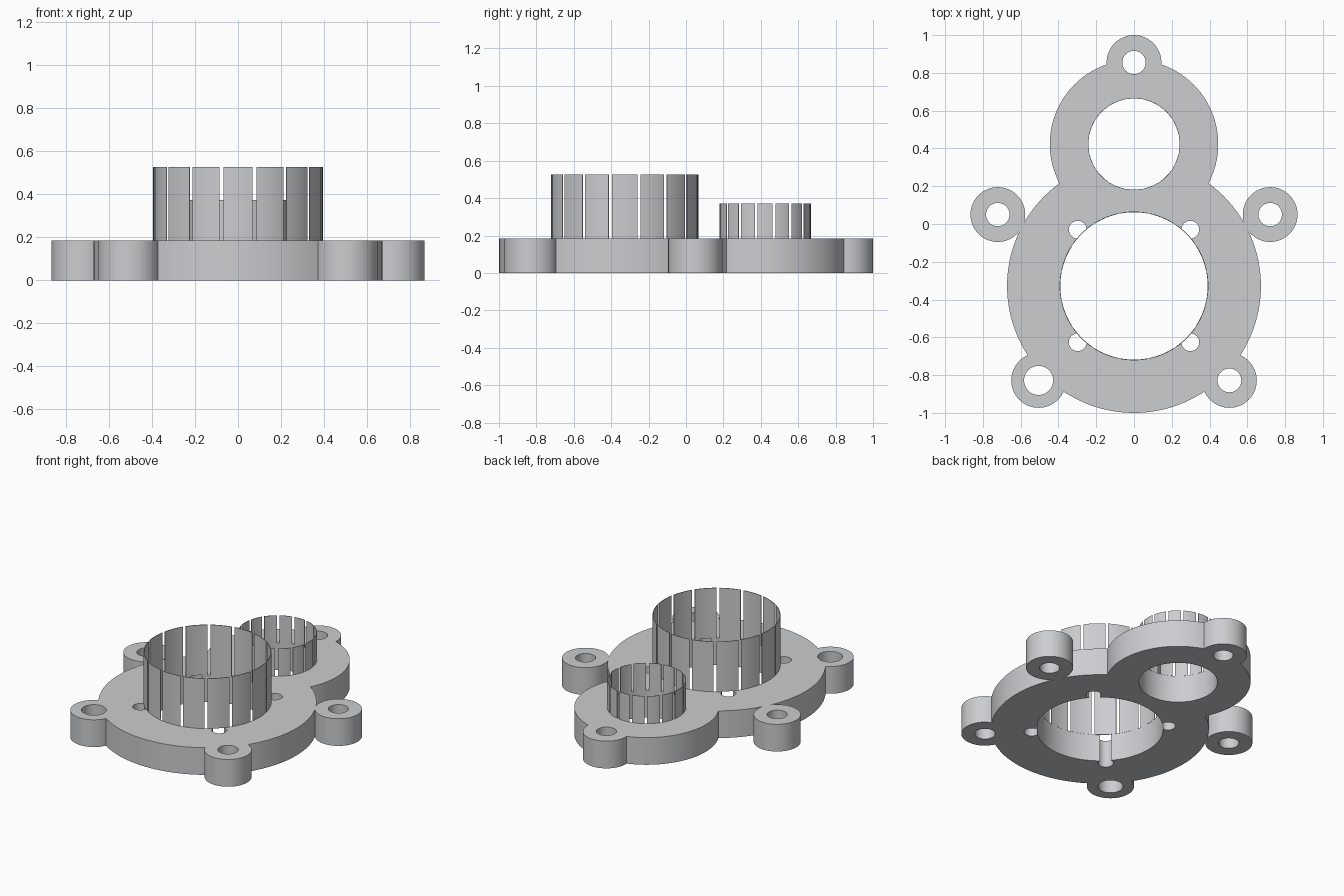
import bpy, bmesh, math

if "Cube" in bpy.data.objects:
    bpy.data.objects.remove(bpy.data.objects["Cube"])

PLATE_H = 0.185
BIG = (0, -0.328)      # centre of the large bore
SMALL = (0, 0.423)     # centre of the small bore

grey = bpy.data.materials.new("grey")
grey.diffuse_color = (0.6, 0.61, 0.63, 1)
grey.use_nodes = True
grey.node_tree.nodes["Principled BSDF"].inputs["Base Color"].default_value = grey.diffuse_color


def cylinder(name, centre, radius, z0, z1, sides=96):
    bpy.ops.mesh.primitive_cylinder_add(
        vertices=sides, radius=radius, depth=z1 - z0,
        location=(centre[0], centre[1], (z0 + z1) / 2))
    ob = bpy.context.object
    ob.name = name
    return ob


def combine(target, tool, operation):
    mod = target.modifiers.new(operation, 'BOOLEAN')
    mod.operation, mod.solver, mod.object = operation, 'EXACT', tool
    bpy.context.view_layer.objects.active = target
    bpy.ops.object.modifier_apply(modifier=mod.name)
    bpy.data.objects.remove(tool)


def finish(ob):
    ob.data.materials.clear()
    ob.data.materials.append(grey)
    bpy.ops.object.select_all(action='DESELECT')
    ob.select_set(True)
    bpy.context.view_layer.objects.active = ob
    bpy.ops.object.shade_smooth_by_angle(angle=math.radians(35))


# Screw bosses: centre and hole radius
bosses = [((0, 0.855), 0.062),
          ((-0.721, 0.05), 0.062), ((0.721, 0.05), 0.062),
          ((-0.505, -0.828), 0.077), ((0.505, -0.828), 0.063)]

# Flange plate: two overlapping discs joined with the bosses
plate = cylinder("flange_plate", BIG, 0.672, 0, PLATE_H, 128)
combine(plate, cylinder("lobe", SMALL, 0.446, 0, PLATE_H), 'UNION')
for centre, _ in bosses:
    combine(plate, cylinder("boss", centre, 0.145, 0, PLATE_H, 64), 'UNION')

# Bores, screw holes and the four relief holes around the large bore
holes = [(BIG, 0.391, 96), (SMALL, 0.242, 96)]
holes += [(centre, r, 40) for centre, r in bosses]
holes += [((sx * 0.298, BIG[1] + sy * 0.298), 0.047, 32)
          for sx in (-1, 1) for sy in (-1, 1)]
for centre, r, sides in holes:
    combine(plate, cylinder("hole_cutter", centre, r, -0.1, PLATE_H + 0.1, sides),
            'DIFFERENCE')
finish(plate)


def slotted_ring(name, centre, inner, outer, top, gap, count=16, steps=6):
    """Thin upright collar split into evenly spaced curved fingers."""
    bm = bmesh.new()
    half = math.pi / count - gap / (2 * outer)
    for i in range(count):
        mid = 2 * math.pi * i / count
        rows = []
        for s in range(steps + 1):
            a = mid - half + 2 * half * s / steps
            rows.append([bm.verts.new((centre[0] + r * math.cos(a),
                                       centre[1] + r * math.sin(a), z))
                         for r, z in ((inner, PLATE_H), (outer, PLATE_H),
                                      (outer, top), (inner, top))])
        for p, q in zip(rows, rows[1:]):
            for k in range(4):
                n = (k + 1) % 4
                bm.faces.new((p[k], q[k], q[n], p[n]))
        bm.faces.new(rows[0])
        bm.faces.new(rows[-1][::-1])
    bmesh.ops.recalc_face_normals(bm, faces=bm.faces)
    mesh = bpy.data.meshes.new(name)
    bm.to_mesh(mesh)
    bm.free()
    ob = bpy.data.objects.new(name, mesh)
    bpy.context.collection.objects.link(ob)
    finish(ob)


# Finger collars standing on the bore edges
slotted_ring("large_finger_collar", BIG, 0.390, 0.394, 0.526, 0.018)
slotted_ring("small_finger_collar", SMALL, 0.241, 0.244, 0.372, 0.016)
